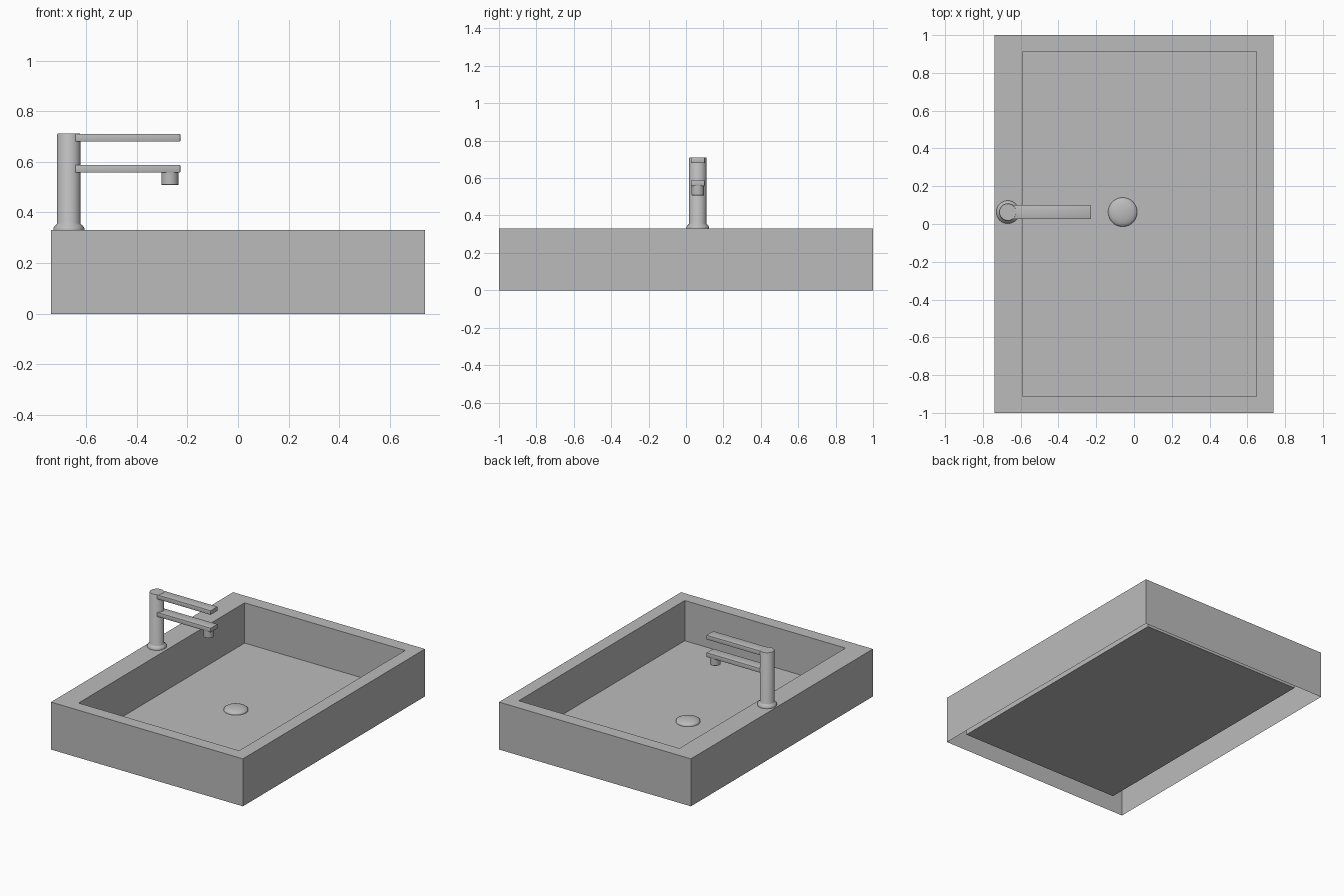
import bpy
import bmesh
import math

cube = bpy.data.objects.get("Cube")
if cube:
    bpy.data.objects.remove(cube, do_unlink=True)

GREY = (0.5, 0.5, 0.5, 1.0)
material = bpy.data.materials.new("plain grey")
material.use_nodes = True
material.diffuse_color = GREY
material.node_tree.nodes["Principled BSDF"].inputs["Base Color"].default_value = GREY

RIM_Z, FLOOR_Z = 0.33, 0.05
TAP_X, TAP_Y = -0.668, 0.063


def finish(name, bm, angle=35):
    """Turn a bmesh into a shaded, coloured object."""
    mesh = bpy.data.meshes.new(name)
    bm.to_mesh(mesh)
    bm.free()
    mesh.materials.append(material)
    obj = bpy.data.objects.new(name, mesh)
    bpy.context.collection.objects.link(obj)
    bpy.ops.object.select_all(action="DESELECT")
    obj.select_set(True)
    bpy.context.view_layer.objects.active = obj
    bpy.ops.object.shade_smooth_by_angle(angle=math.radians(angle))
    return obj


def lathe(name, profile, x, y, steps=40):
    """Spin (radius, z) points about a vertical axis."""
    bm = bmesh.new()
    verts = [bm.verts.new((x + r, y, z)) for r, z in profile]
    edges = [bm.edges.new(pair) for pair in zip(verts, verts[1:])]
    bmesh.ops.spin(bm, geom=verts + edges, cent=(x, y, 0), axis=(0, 0, 1),
                   angle=math.tau, steps=steps, use_duplicate=False)
    bmesh.ops.remove_doubles(bm, verts=bm.verts, dist=0.0002)
    bmesh.ops.recalc_face_normals(bm, faces=bm.faces)
    return finish(name, bm)


def arm(name, x0, x1, z0, z1, width=0.075):
    """Flat bar with rounded free-end corners and softened edges."""
    bm = bmesh.new()
    bmesh.ops.create_cube(bm, size=1)
    for v in bm.verts:
        v.co = (x1 if v.co.x > 0 else x0, TAP_Y + v.co.y * width,
                z1 if v.co.z > 0 else z0)
    ends = [e for e in bm.edges if all(v.co.x == x1 for v in e.verts)
            and abs(e.verts[0].co.z - e.verts[1].co.z) > 0.01]
    bmesh.ops.bevel(bm, geom=ends, offset=0.014, segments=5, profile=0.5,
                    affect="EDGES")
    rims = [e for e in bm.edges if e.calc_face_angle(0) > 1]
    bmesh.ops.bevel(bm, geom=rims, offset=0.002, segments=2, profile=0.5,
                    affect="EDGES")
    return finish(name, bm)


# Basin: a thin shell, open underneath, with a sunken floor
def rectangle(bm, x0, x1, y, z):
    return [bm.verts.new(p) for p in
            ((x0, -y, z), (x1, -y, z), (x1, y, z), (x0, y, z))]


bm = bmesh.new()
rings = [rectangle(bm, -0.738, 0.738, 1, 0),
         rectangle(bm, -0.738, 0.738, 1, RIM_Z),
         rectangle(bm, -0.588, 0.648, 0.912, RIM_Z),
         rectangle(bm, -0.588, 0.648, 0.912, FLOOR_Z)]
for low, high in zip(rings, rings[1:]):
    for i in range(4):
        j = (i + 1) % 4
        bm.faces.new((low[i], low[j], high[j], high[i]))
bm.faces.new(rings[-1])
soft = [e for e in bm.edges if max(v.co.z for v in e.verts) == RIM_Z
        and e.calc_face_angle(0) > 1]
bmesh.ops.bevel(bm, geom=soft, offset=0.009, segments=3, profile=0.5,
                affect="EDGES", clamp_overlap=True)
finish("basin", bm)

# Drain: low dome resting on the floor
dome = [(0.077, FLOOR_Z)] + [
    (0.077 * math.cos(a), FLOOR_Z + 0.004 + 0.024 * math.sin(a))
    for a in (math.pi / 2 * i / 8 for i in range(9))]
lathe("drain_dome", dome, -0.06, 0.063)

# Tap: flared column, handle above, spout below with its nozzle
lathe("tap_column", [(0.061, RIM_Z), (0.061, 0.338), (0.056, 0.347),
                     (0.049, 0.352), (0.046, 0.357), (0.046, 0.708),
                     (0.044, 0.711), (0, 0.711)], TAP_X, TAP_Y)
arm("tap_handle", -0.66, -0.228, 0.68, 0.71)
arm("tap_spout", -0.66, -0.228, 0.558, 0.588)
lathe("spout_nozzle", [(0.034, 0.56), (0.034, 0.51), (0.032, 0.508),
                       (0, 0.508)], -0.269, TAP_Y, 32)
